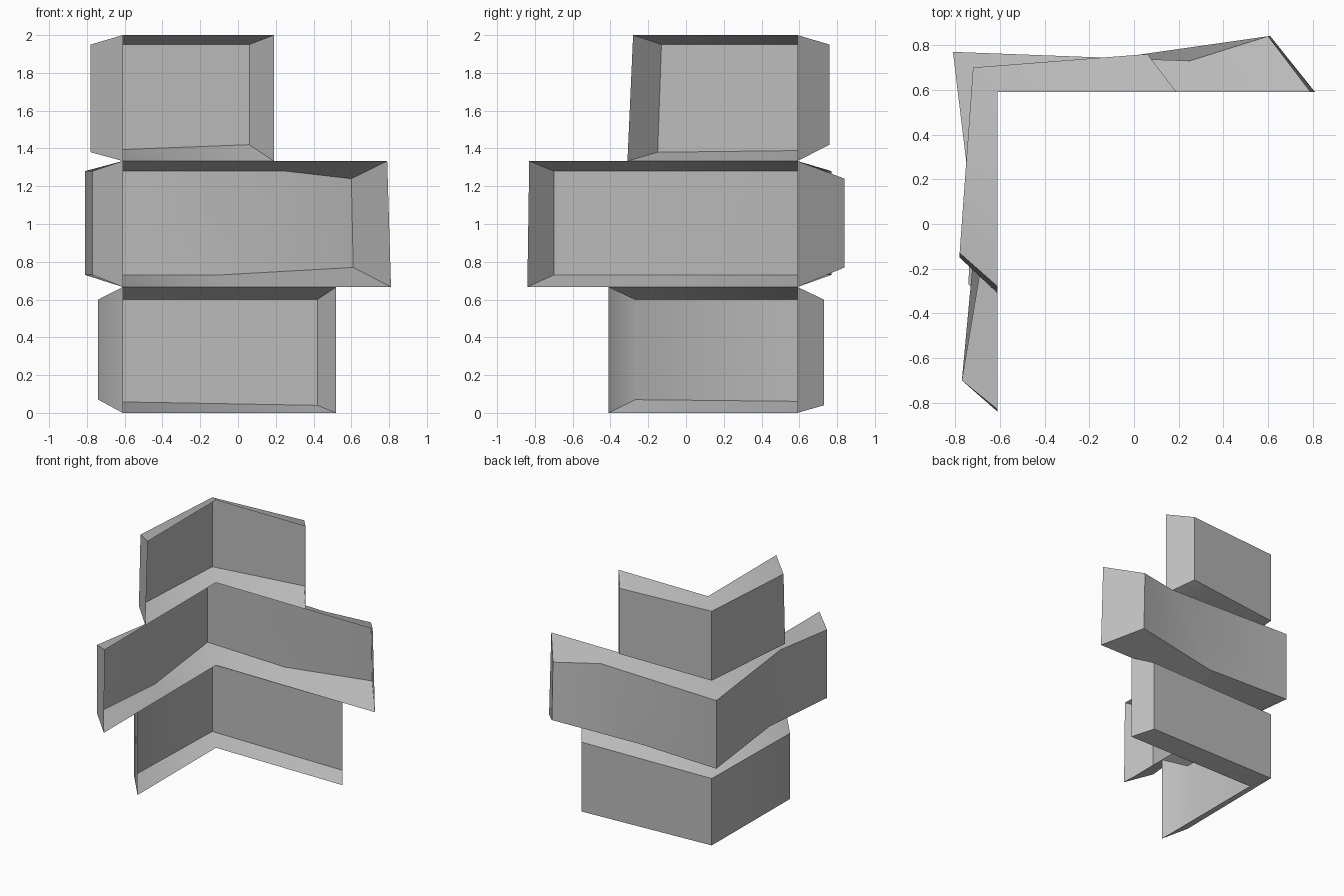
import bpy
import bmesh
import math

default_cube = bpy.data.objects.get("Cube")
if default_cube:
    bpy.data.objects.remove(default_cube, do_unlink=True)

# One plain stone colour
stone = bpy.data.materials.new("grey_stone")
stone.use_nodes = True
stone_colour = (0.5, 0.5, 0.5, 1.0)
stone.diffuse_color = stone_colour
stone.node_tree.nodes["Principled BSDF"].inputs["Base Color"].default_value = stone_colour

# The wall corner that every block wraps around
WALL_X, WALL_Y = -0.61, 0.59
COURSE = 2 / 3


def side_rim(low, high=None):
    """Wall points of the arm that runs along y (low and high edge)."""
    return (WALL_X, low), (WALL_X, low if high is None else high)


def back_rim(low, high=None):
    """Wall points of the arm that runs along x (low and high edge)."""
    return (low, WALL_Y), (low if high is None else high, WALL_Y)


corner_rim = side_rim(WALL_Y)


def corner_block(name, course, stations):
    """Open-backed L-shaped stone; a station is (rim, outer low, outer high)."""
    bottom, top = course * COURSE, (course + 1) * COURSE
    bm = bmesh.new()
    rows = []
    for (rim_low, rim_high), outer_low, outer_high in stations:
        section = ((*rim_low, bottom), outer_low, outer_high, (*rim_high, top))
        rows.append([bm.verts.new(point) for point in section])

    # Lower bevel, face and upper bevel between neighbouring sections
    for here, following in zip(rows, rows[1:]):
        for k in range(len(here) - 1):
            bm.faces.new((here[k], here[k + 1], following[k + 1], following[k]))

    # Sloping end caps
    bm.faces.new(rows[0][::-1])
    bm.faces.new(rows[-1])

    mesh = bpy.data.meshes.new(name)
    bm.to_mesh(mesh)
    bm.free()
    mesh.materials.append(stone)
    block = bpy.data.objects.new(name, mesh)
    bpy.context.collection.objects.link(block)

    # Smooth along the stone, sharp at the bevels
    bpy.ops.object.select_all(action="DESELECT")
    block.select_set(True)
    bpy.context.view_layer.objects.active = block
    bpy.ops.object.shade_smooth_by_angle(angle=math.radians(45))
    return block


# Bottom stone
corner_block("bottom_corner_stone", 0, [
    (side_rim(-0.41), (-0.74, -0.27, 0.07), (-0.74, -0.27, 0.6)),
    (corner_rim, (-0.72, 0.7, 0.06), (-0.72, 0.7, 0.6)),
    (back_rim(0.52), (0.42, 0.73, 0.04), (0.42, 0.73, 0.6)),
])

# Long middle stone, with a shallow hollow in each arm
corner_block("middle_corner_stone", 1, [
    (side_rim(-0.84, -0.83), (-0.77, -0.7, 0.73), (-0.77, -0.7, 1.28)),
    (side_rim(-0.05, -0.22), (-0.71, -0.05, 0.73), (-0.69, -0.22, 1.28)),
    (corner_rim, (-0.81, 0.77, 0.73), (-0.81, 0.77, 1.28)),
    (back_rim(-0.1, 0.25), (-0.1, 0.74, 0.73), (0.25, 0.73, 1.28)),
    (back_rim(0.81, 0.79), (0.61, 0.84, 0.77), (0.6, 0.84, 1.24)),
])

# Short top stone
corner_block("top_corner_stone", 2, [
    (side_rim(-0.31, -0.28), (-0.78, -0.15, 1.38), (-0.78, -0.13, 1.95)),
    (corner_rim, (-0.72, 0.7, 1.39), (-0.72, 0.7, 1.95)),
    (back_rim(0.19), (0.06, 0.76, 1.42), (0.06, 0.76, 1.95)),
])
